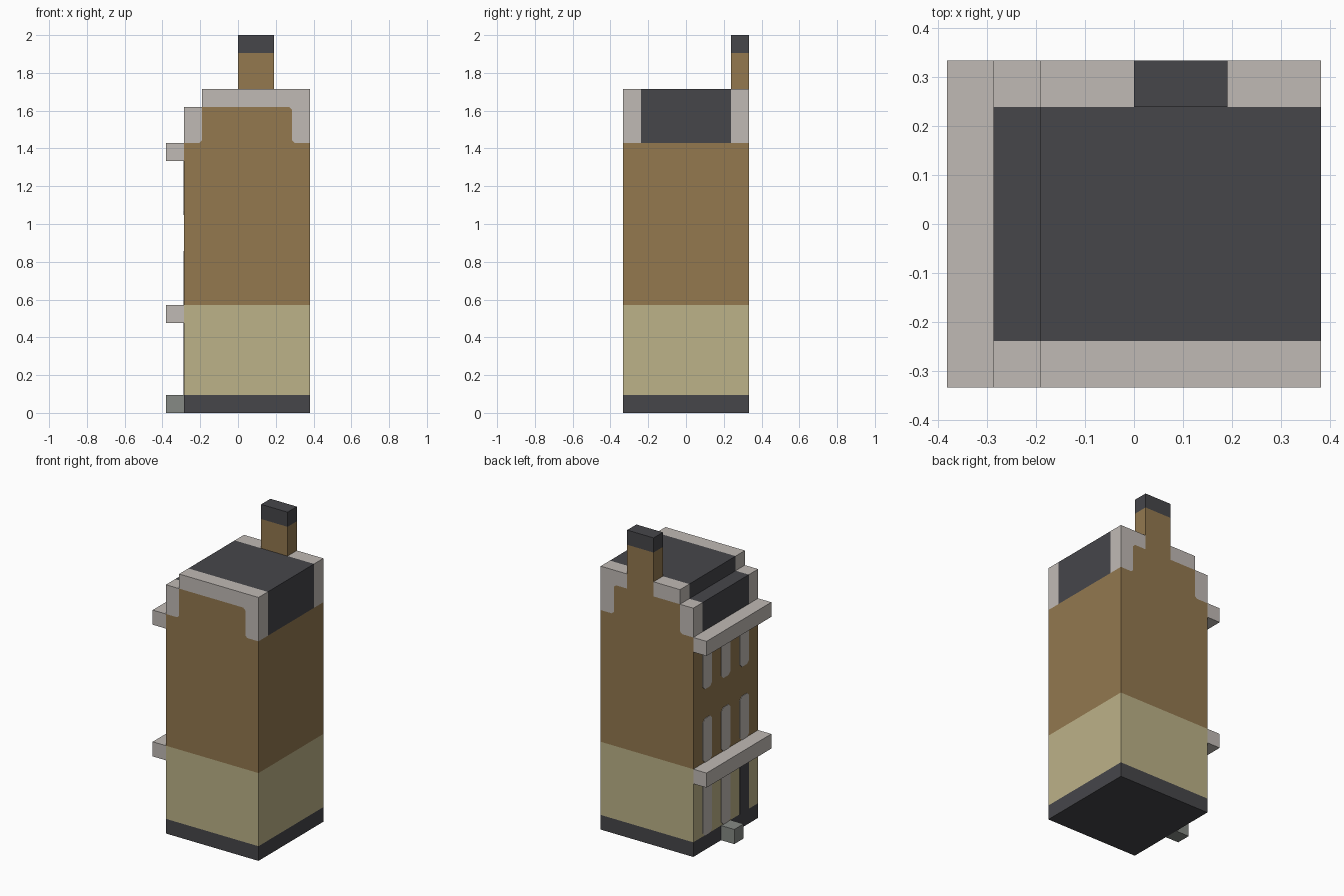
import bpy
import bmesh

cube = bpy.data.objects.get("Cube")
if cube:
    bpy.data.objects.remove(cube, do_unlink=True)

U = 2 / 21      # one grid cell; all sizes below are in cells
CUT = 0.15      # small corner cut


def material(name, rgb):
    lin = [((c / 255 + 0.055) / 1.055) ** 2.4 for c in rgb] + [1]
    mat = bpy.data.materials.new(name)
    mat.use_nodes = True
    mat.diffuse_color = lin
    mat.node_tree.nodes["Principled BSDF"].inputs["Base Color"].default_value = lin
    return mat


BRICK = material("brown brick", (147, 120, 79))
CREAM = material("cream plaster", (188, 178, 136))
STONE = material("pale stone", (192, 186, 181))
SLATE = material("dark slate", (70, 70, 74))
STEP = material("step grey", (134, 138, 133))


def prism(name, mat, outline, start, end, axis="y"):
    """Extrude an (a, z) outline along x or y from start to end."""
    bm = bmesh.new()
    place = (lambda a, z, d: (a * U, d * U, z * U)) if axis == "y" else \
            (lambda a, z, d: (d * U, a * U, z * U))
    rings = [[bm.verts.new(place(a, z, d)) for a, z in outline] for d in (start, end)]
    for ring in rings:
        bm.faces.new(ring)
    n = len(outline)
    for i in range(n):
        j = (i + 1) % n
        bm.faces.new((rings[0][i], rings[0][j], rings[1][j], rings[1][i]))
    bmesh.ops.recalc_face_normals(bm, faces=bm.faces)
    mesh = bpy.data.meshes.new(name)
    bm.to_mesh(mesh)
    bm.free()
    mesh.materials.append(mat)
    obj = bpy.data.objects.new(name, mesh)
    bpy.context.collection.objects.link(obj)
    return obj


def box(name, mat, x, y, z):
    outline = [(x[0], z[0]), (x[1], z[0]), (x[1], z[1]), (x[0], z[1])]
    return prism(name, mat, outline, *y)


# Main walls
BODY, DEPTH = (-3, 4), (-3.5, 3.5)
box("plinth", SLATE, BODY, DEPTH, (0, 1))
box("ground_floor", CREAM, BODY, DEPTH, (1, 6))
box("upper_floors", BRICK, BODY, DEPTH, (6, 15))

# Stepped roof between the gables
steps = [(-3, 15), (4, 15), (4, 18), (-2, 18), (-2, 17), (-3, 17)]
prism("roof", SLATE, steps, -2.5, 2.5)

# Gables: brick centre with stone piers and coping
pier = [(-3, 15), (-2 - CUT, 15), (-2, 15 + CUT), (-2, 17), (-3, 17)]
corner = [(2, 17), (3 - CUT, 17), (3, 17 - CUT), (3, 15 + CUT), (3 + CUT, 15),
          (4, 15), (4, 18), (2, 18)]
centre = [(-2 - CUT, 15), (3 + CUT, 15), (3, 15 + CUT), (3, 17 - CUT),
          (3 - CUT, 17), (-2, 17), (-2, 15 + CUT)]
for side, y, coping_end in (("front", (-3.5, -2.5), 2), ("back", (2.5, 3.5), 0)):
    prism(side + "_gable_pier", STONE, pier, *y)
    prism(side + "_gable_corner", STONE, corner, *y)
    prism(side + "_gable_brick", BRICK, centre, *y)
    box(side + "_gable_coping", STONE, (-2, coping_end), y, (17, 18))

# Chimney rising from the back gable
box("chimney", BRICK, (0, 2), (2.5, 3.5), (17, 20))
box("chimney_cap", SLATE, (0, 2), (2.5, 3.5), (20, 21))

# Ledges and doorstep on the street side
for name, z in (("lower_ledge", 5), ("upper_ledge", 14)):
    box(name, STONE, (-4, -3), DEPTH, (z, z + 1))
box("doorstep", STEP, (-4, -3), (-0.5, 0.5), (0, 1))


# Windows and door as thin plates
def opening(name, mat, y, low, high, cut):
    a, b = y - 0.5, y + 0.5
    outline = [(a + cut, low), (b - cut, low), (b, low + cut), (b, high - cut),
               (b - cut, high), (a + cut, high), (a, high - cut), (a, low + cut)]
    prism(name, mat, outline, -3.03, -2.98, axis="x")


for floor, low, high in (("ground", 1, 5), ("middle", 6, 9), ("top", 11, 14)):
    for place, y in (("left", 2), ("centre", 0), ("right", -2)):
        if floor == "ground" and place == "right":
            box("door", SLATE, (-3.03, -2.98), (y - 0.5, y + 0.5), (low, high))
        else:
            opening(f"{floor}_{place}_window", STONE, y, low, high, CUT * 1.5)
